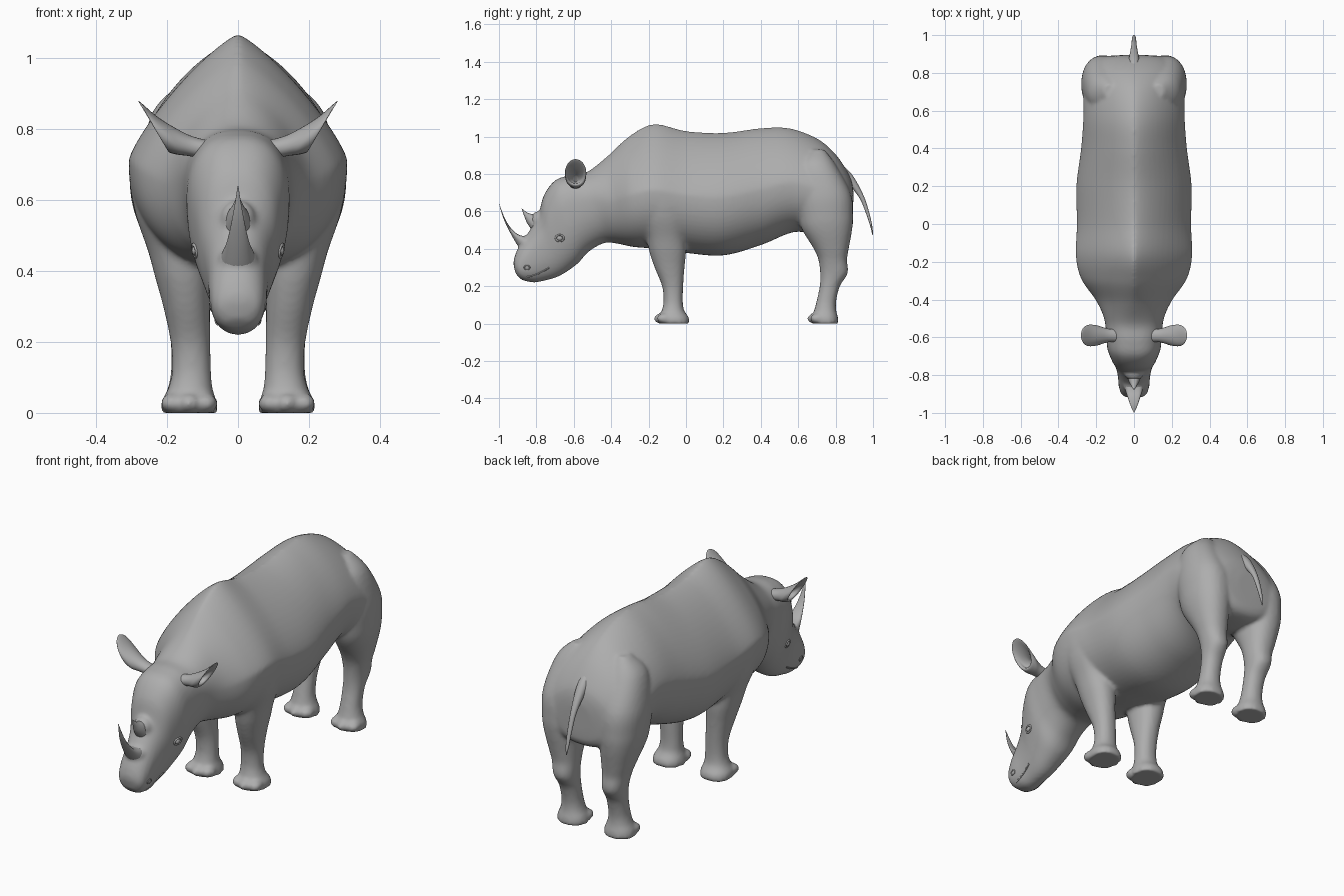
import bpy, bmesh
from math import sin, cos, pi, copysign
from mathutils import Vector

cube = bpy.data.objects.get("Cube")
if cube:
    bpy.data.objects.remove(cube, do_unlink=True)

hide = bpy.data.materials.new("hide_grey")
hide.use_nodes = True
GREY = (0.42, 0.42, 0.42, 1)
hide.diffuse_color = GREY
hide.node_tree.nodes["Principled BSDF"].inputs["Base Color"].default_value = GREY


def finish(name, bm):
    bmesh.ops.recalc_face_normals(bm, faces=bm.faces)
    mesh = bpy.data.meshes.new(name)
    bm.to_mesh(mesh)
    bm.free()
    mesh.materials.append(hide)
    ob = bpy.data.objects.new(name, mesh)
    bpy.context.collection.objects.link(ob)
    return ob


def spline(rows, steps):
    """Catmull-Rom interpolation of lists of numbers."""
    out = []
    for i in range(len(rows) - 1):
        quad = list(zip(rows[max(i - 1, 0)], rows[i], rows[i + 1], rows[min(i + 2, len(rows) - 1)]))
        for k in range(steps):
            t = k / steps
            out.append([b + 0.5 * t * (c - a + t * (2*a - 5*b + 4*c - d + t * (3*(b - c) + d - a)))
                        for a, b, c, d in quad])
    out.append(list(rows[-1]))
    return out


def loft(name, rows, side_axis, steps=5, sides=40):
    """Row: upper point, lower point, half width, height of widest point, upper roundness."""
    bm = bmesh.new()
    rings = []
    for r in spline(rows, steps):
        top, low = Vector(r[0:3]), Vector(r[3:6])
        mid = low.lerp(top, r[7])
        ring = []
        for k in range(sides):
            c, s = cos(2 * pi * k / sides), sin(2 * pi * k / sides)
            n = r[8] if s > 0 else 2.2
            u = copysign(abs(c) ** (2 / n), c) * max(r[6], 0.001)
            v = abs(s) ** (2 / n)
            ring.append(bm.verts.new(mid + side_axis * u + ((top if s > 0 else low) - mid) * v))
        rings.append(ring)
    for p, q in zip(rings, rings[1:]):
        for k in range(sides):
            j = (k + 1) % sides
            bm.faces.new((p[k], p[j], q[j], q[k]))
    bm.faces.new(rings[0])
    bm.faces.new(rings[-1][::-1])
    return finish(name, bm)


def profile(rows):
    """Short rows (y1, z1, y2, z2, half width) in the middle plane."""
    return [(0, a, b, 0, c, d, w, 0.5, 2.1) for a, b, c, d, w in rows]


def ball(name, centre, size):
    bm = bmesh.new()
    bmesh.ops.create_uvsphere(bm, u_segments=20, v_segments=12, radius=1)
    bmesh.ops.scale(bm, vec=size, verts=bm.verts)
    bmesh.ops.translate(bm, vec=centre, verts=bm.verts)
    return finish(name, bm)


def tube(name, points, radius, closed=False):
    """Thin rolled fold of skin along a path."""
    cu = bpy.data.curves.new(name, "CURVE")
    cu.dimensions = "3D"
    cu.bevel_depth = radius
    cu.bevel_resolution = 2
    sp = cu.splines.new("POLY")
    sp.points.add(len(points) - 1)
    for p, co in zip(sp.points, points):
        p.co = (*co, 1)
    sp.use_cyclic_u = closed
    cu.materials.append(hide)
    bpy.context.collection.objects.link(bpy.data.objects.new(name, cu))


def select(obs, active):
    bpy.ops.object.select_all(action="DESELECT")
    for ob in obs:
        ob.select_set(True)
    bpy.context.view_layer.objects.active = active


X, Y = Vector((1, 0, 0)), Vector((0, 1, 0))

# Trunk, neck and head in one sweep from rump to lip
trunk = [
    (.895, .71, .893, .56, .07, 2), (.875, .79, .885, .50, .18, 1.9), (.80, .905, .84, .47, .245, 1.7),
    (.70, .99, .72, .47, .268, 1.55), (.55, 1.045, .58, .49, .268, 1.45),
    (.40, 1.045, .40, .42, .28, 1.45), (.20, 1.02, .20, .365, .305, 1.45),
    (0, 1.03, 0, .378, .302, 1.35), (-.17, 1.068, -.16, .40, .308, 1.22),
    (-.30, 1.005, -.28, .41, .28, 1.3), (-.42, .895, -.38, .43, .205, 1.6),
    (-.53, .81, -.44, .43, .16, 2.1), (-.62, .793, -.52, .385, .147, 2.4),
    (-.70, .765, -.58, .32, .142, 2.5), (-.76, .685, -.65, .27, .118, 2.4),
    (-.79, .58, -.70, .245, .098, 2.2), (-.835, .50, -.755, .23, .086, 2.1),
    (-.895, .41, -.81, .22, .08, 2.1), (-.922, .33, -.86, .228, .066, 2.1),
    (-.91, .265, -.88, .235, .035, 2)]
body = loft("body_and_head", [(0, a, b, 0, c, d, w, .58 if a < -.5 else .47, n)
                              for a, b, c, d, w, n in trunk], X, 6, 64)
flesh = [body]
flesh.append(ball("front_horn_base", (0, -.855, .435), (.056, .05, .035)))
flesh.append(ball("rear_horn_base", (0, -.795, .55), (.05, .035, .05)))

# Horns and tail
solid = [
    loft("front_horn", profile([(-.875, .38, -.79, .42, .054), (-.905, .425, -.83, .46, .048),
                                (-.942, .49, -.90, .478, .031), (-.975, .56, -.957, .54, .016),
                                (-1, .64, -.998, .638, .001)]), X, sides=24),
    loft("rear_horn", profile([(-.81, .48, -.75, .56, .045), (-.848, .535, -.80, .58, .03),
                               (-.865, .575, -.845, .592, .015), (-.88, .617, -.878, .616, .001)]),
         X, sides=24),
    loft("tail", profile([(.82, .86, .80, .77, .03), (.885, .80, .86, .75, .027),
                          (.945, .695, .925, .675, .016), (.978, .60, .962, .59, .012),
                          (.996, .52, .985, .52, .009), (1, .475, .996, .475, .002)]), X, sides=16)]

# Legs: height, front y, back y, centre x, half width
front_leg = [(.80, -.16, -.09, .18, .03), (.70, -.24, -.01, .20, .1), (.58, -.245, .015, .197, .097),
             (.46, -.212, 0, .167, .088), (.38, -.195, 0, .155, .078), (.30, -.168, -.008, .145, .066),
             (.20, -.128, -.015, .134, .056), (.12, -.12, -.017, .131, .055), (.07, -.13, -.01, .134, .062),
             (.035, -.145, .014, .138, .077), (.008, -.148, .02, .138, .08), (0, -.145, .018, .138, .079)]
hind_leg = [(.93, .67, .74, .13, .03), (.85, .60, .80, .15, .09), (.70, .585, .88, .163, .114),
            (.58, .60, .893, .163, .112), (.50, .622, .888, .163, .1), (.40, .683, .87, .154, .08),
            (.34, .708, .861, .147, .068), (.27, .717, .865, .142, .058), (.20, .715, .823, .138, .052),
            (.12, .698, .803, .137, .052), (.07, .685, .803, .137, .061), (.035, .675, .812, .137, .076),
            (.008, .672, .816, .137, .079), (0, .675, .814, .137, .078)]

# Ears: cupped, top x z, bottom x z, half width; the last rows turn inward
ear = [(.07, .765, .08, .715, .036), (.13, .78, .115, .72, .034), (.18, .805, .145, .725, .042),
       (.23, .837, .17, .728, .054), (.279, .879, .195, .735, .057), (.268, .862, .196, .748, .047),
       (.222, .82, .175, .752, .035), (.18, .79, .16, .757, .012)]

for side, label in ((1, "left"), (-1, "right")):
    for leg, rows in (("front", front_leg), ("hind", hind_leg)):
        flesh.append(loft(f"{label}_{leg}_leg", [(side * x, f, z, side * x, b, z, w, .5, 2.1)
                                                 for z, f, b, x, w in rows], X, 5, 32))
        # Three toes around the front of each foot
        _, fy, _, fx, _ = rows[-2]
        for i, (dx, dy) in enumerate(((-.047, .033), (0, .018), (.047, .033))):
            flesh.append(ball(f"{label}_{leg}_toe_{i}", (side * fx + dx, fy + dy, .027),
                              (.034, .042, .028)))
    solid.append(loft(f"{label}_ear", [(side * a, -.59, b, side * c, -.59, d, w, .5, 2)
                                       for a, b, c, d, w in ear], Y, 4, 28))

# Blend trunk, legs and toes into one soft skin
select(flesh, body)
bpy.ops.object.join()
blend = body.modifiers.new("blend", "REMESH")
blend.mode = "VOXEL"
blend.voxel_size = 0.01
blend.use_smooth_shade = True
soften = body.modifiers.new("soften", "SMOOTH")
soften.factor = 0.5
soften.iterations = 6
bpy.context.view_layer.update()


def skin(y, z, side):
    """Point on the side of the head at a given y and z."""
    hit, loc, normal, face = body.ray_cast(Vector((side, y, z)), Vector((-side, 0, 0)))
    return loc if hit else Vector((side * .06, y, z))


def oval(y, z, ry, rz, side, count=20):
    return [skin(y + ry * cos(2 * pi * k / count), z + rz * sin(2 * pi * k / count), side)
            for k in range(count)]


# Eyes with lids, nostril rims and lip folds
for side, label in ((1, "left"), (-1, "right")):
    solid.append(ball(f"{label}_eye", skin(-.675, .457, side), (.009, .016, .013)))
    tube(f"{label}_eyelid", oval(-.675, .457, .022, .017, side), .005, True)
    tube(f"{label}_nostril", oval(-.85, .30, .015, .011, side), .003, True)
    tube(f"{label}_lip", [skin(-.85 + .12 * t / 8, .25 + .05 * (t / 8) ** 1.5, side)
                          for t in range(9)], .004)

# Smooth shading with sharp creases kept
select(solid, solid[0])
bpy.ops.object.shade_smooth_by_angle(angle=0.8)
